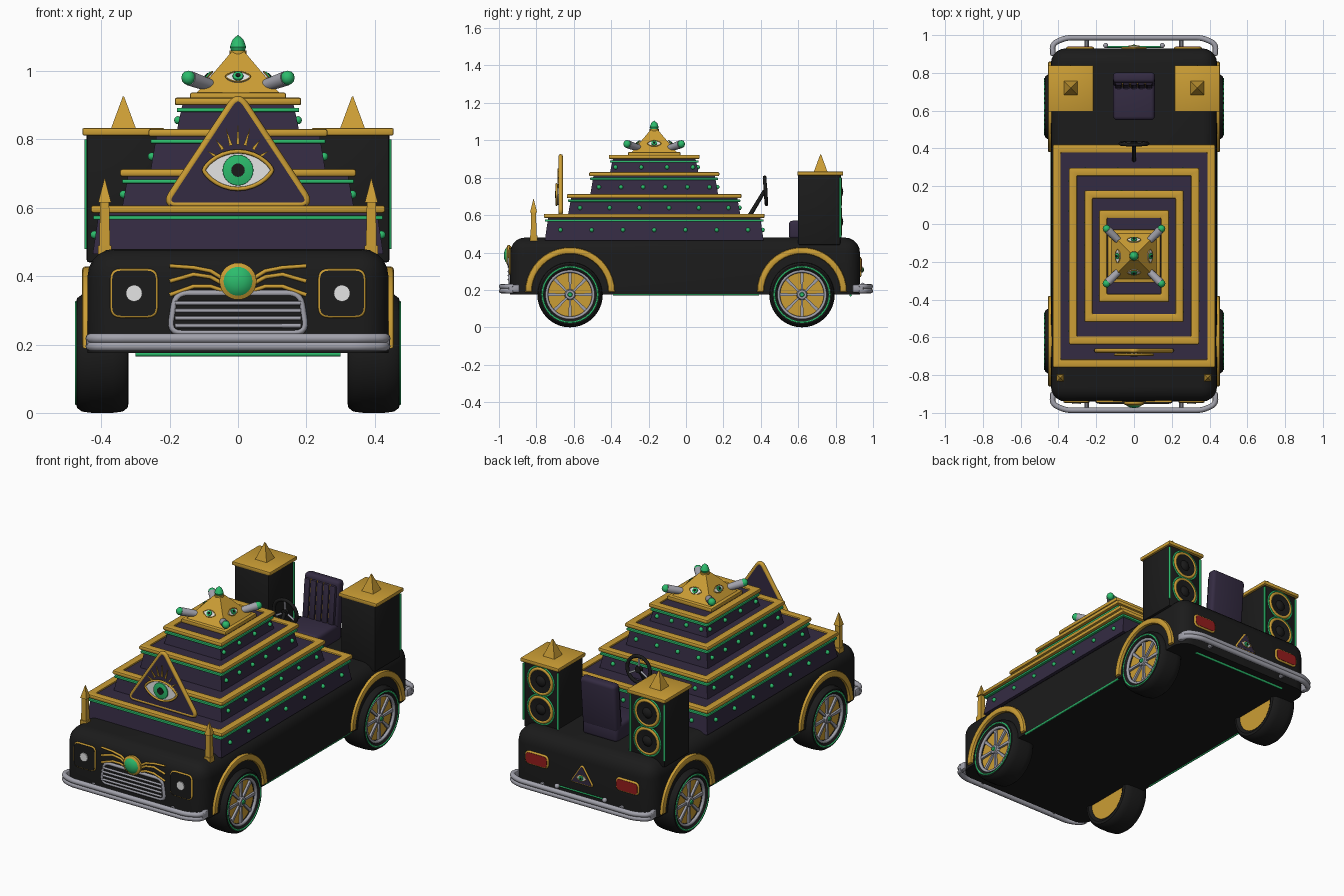
import bpy, bmesh, math
from math import sin, cos, pi, radians
from mathutils import Matrix, Vector

if "Cube" in bpy.data.objects:
    bpy.data.objects.remove(bpy.data.objects["Cube"])

COL = {"black": (0.011, 0.011, 0.011), "purple": (0.034, 0.024, 0.054), "gold": (0.60, 0.34, 0.035),
       "green": (0.025, 0.50, 0.15), "silver": (0.36, 0.36, 0.41), "white": (0.78, 0.78, 0.78),
       "red": (0.30, 0.012, 0.012)}
MATS = {}
for n, c in COL.items():
    MATS[n] = bpy.data.materials.new(n)
    MATS[n].diffuse_color = (*c, 1)
I = Matrix.Identity(4)
CY = -0.17  # centre of the stepped pyramid


def finish(name, mat, bm=None, me=None, angle=35):
    if bm:
        me = bpy.data.meshes.new(name)
        bmesh.ops.recalc_face_normals(bm, faces=bm.faces)
        bm.to_mesh(me)
        bm.free()
    me.materials.clear()
    me.materials.append(MATS[mat])
    me.shade_smooth()
    me.set_sharp_from_angle(angle=radians(angle))
    ob = bpy.data.objects.new(name, me)
    bpy.context.collection.objects.link(ob)
    return ob


def bevel(bm, edges, r, seg):
    if r:
        bmesh.ops.bevel(bm, geom=list(edges), offset=r, segments=seg, affect='EDGES', profile=0.5)


def facing(c, ang=0, tilt=0):
    """Local u = right, v = up, n = outward; ang 0 faces the front."""
    return Matrix.Translation(c) @ Matrix.Rotation(radians(ang), 4, 'Z') @ Matrix.Rotation(radians(90 - tilt), 4, 'X')


def box(name, mat, x, y, z, r=0.0, seg=2, top=(0, 0), open_bottom=False, M=I):
    """Box from ranges; top shrinks the upper face on x and y."""
    bm = bmesh.new()
    bmesh.ops.create_cube(bm, size=1)
    for v in bm.verts:
        up = v.co.z > 0
        sx, sy = (1 if v.co.x > 0 else -1), (1 if v.co.y > 0 else -1)
        v.co = ((x[0] + x[1] + sx * (x[1] - x[0])) / 2 - up * sx * top[0],
                (y[0] + y[1] + sy * (y[1] - y[0])) / 2 - up * sy * top[1], z[up])
    bevel(bm, [e for e in bm.edges if not open_bottom or any(v.co.z > z[0] + 1e-4 for v in e.verts)], r, seg)
    bm.transform(M)
    return finish(name, mat, bm)


def lathe(name, mat, prof, M=I, seg=32, closed=False):
    bm = bmesh.new()
    rings = [[bm.verts.new((r * cos(2 * pi * k / seg), r * sin(2 * pi * k / seg), h)) for k in range(seg)] for r, h in prof]
    for a, b in zip(rings, rings[1:] + (rings[:1] if closed else [])):
        for k in range(seg):
            j = (k + 1) % seg
            bm.faces.new((a[k], a[j], b[j], b[k]))
    bmesh.ops.remove_doubles(bm, verts=bm.verts, dist=1e-5)
    bm.transform(M)
    return finish(name, mat, bm)


def cone(name, mat, p0, p1, r0, r1, seg=16):
    p0, p1 = Vector(p0), Vector(p1)
    M = Matrix.Translation(p0) @ (p1 - p0).to_track_quat('Z', 'Y').to_matrix().to_4x4()
    L = (p1 - p0).length
    return lathe(name, mat, [(0, 0), (r0, 0), (r1, L), (0, L)], M, seg)


def ball(name, mat, c, r):
    return lathe(name, mat, [(r * sin(pi * i / 6), -r * cos(pi * i / 6)) for i in range(7)], Matrix.Translation(c), 10)


def plate(name, mat, pts, M, d0, d1, r=0.0):
    bm = bmesh.new()
    f = bm.faces.new([bm.verts.new((p[0], p[1], d0)) for p in pts])
    new = bmesh.ops.extrude_face_region(bm, geom=[f])["geom"]
    bmesh.ops.translate(bm, verts=[v for v in new if isinstance(v, bmesh.types.BMVert)], vec=(0, 0, d1 - d0))
    bevel(bm, [e for e in bm.edges if r and all(abs(v.co.z - d1) < 1e-6 for v in e.verts)], r, 2)
    bm.transform(M)
    return finish(name, mat, bm)


def tube(name, mat, pts, r, M=I, cyclic=False):
    cu = bpy.data.curves.new(name, 'CURVE')
    cu.dimensions, cu.bevel_depth, cu.bevel_resolution, cu.use_fill_caps = '3D', r, 2, True
    sp = cu.splines.new('POLY')
    sp.points.add(len(pts) - 1)
    for q, p in zip(sp.points, pts):
        q.co = (*(M @ Vector((*p, 0)[:3])), 1)
    sp.use_cyclic_u = cyclic
    ob = bpy.data.objects.new(name, cu)
    bpy.context.collection.objects.link(ob)
    me = bpy.data.meshes.new_from_object(ob.evaluated_get(bpy.context.evaluated_depsgraph_get()))
    bpy.data.objects.remove(ob)
    return finish(name, mat, me=me, angle=50)


def rounded(pts, r, n=5):
    out = []
    for i, p in enumerate(pts):
        p, a, b = Vector(p), Vector(pts[i - 1]), Vector(pts[(i + 1) % len(pts)])
        s, e = p + (a - p).normalized() * r, p + (b - p).normalized() * r
        out += [(1 - t) ** 2 * s + 2 * t * (1 - t) * p + t * t * e for t in (k / n for k in range(n + 1))]
    return [tuple(v) for v in out]


def rect(w, h, r, cx=0, cy=0):
    return rounded([(cx - w, cy - h), (cx + w, cy - h), (cx + w, cy + h), (cx - w, cy + h)], r)


def circle(r, n=24, cx=0, cy=0):
    return [(cx + r * cos(2 * pi * k / n), cy + r * sin(2 * pi * k / n)) for k in range(n)]


def frame(name, mat, hx, hy, z0, z1, w, r):
    """Mitred rectangular moulding round the pyramid."""
    bm = bmesh.new()
    loops = [[bm.verts.new((sx * (hx - o), CY + sy * (hy - o), z)) for o, z in ((0, z0), (0, z1), (w, z1), (w, z0))]
             for sx, sy in ((1, 1), (-1, 1), (-1, -1), (1, -1))]
    for i in range(4):
        for k in range(4):
            a, b, j = loops[i], loops[(i + 1) % 4], (k + 1) % 4
            bm.faces.new((a[k], a[j], b[j], b[k]))
    bevel(bm, bm.edges, r, 2)
    return finish(name, mat, bm)


def eye(M, w, h, d):
    lens = [(w * cos(t), h * sin(t) * abs(sin(t)) ** 0.5) for t in (2 * pi * k / 28 for k in range(28))]
    plate("eye_white", "white", lens, M, 0, d)
    tube("eye_lid", "gold", lens, w * 0.06, M @ Matrix.Translation((0, 0, d)), True)
    plate("eye_iris", "green", circle(h * 0.82), M, d, d + 0.006, 0.002)
    plate("eye_pupil", "black", circle(h * 0.36, 16), M, d + 0.006, d + 0.009)


# Car body
box("body", "black", (-0.44, 0.44), (-0.94, 0.93), (0.175, 0.48), 0.08, 5, open_bottom=True)
for s in (-1, 1):
    tube("sill_glow", "green", [(s * 0.435, -0.39, 0.177), (s * 0.435, 0.39, 0.177)], 0.006)
tube("rear_glow", "green", [(-0.3, 0.88, 0.172), (0.3, 0.88, 0.172)], 0.007)

# Bumpers
for sy in (-1, 1):
    for z in (0.195, 0.218):
        path = rounded([(-0.432, 0.88), (-0.432, 0.955), (-0.36, 0.986), (0.36, 0.986), (0.432, 0.955), (0.432, 0.88)], 0.03)
        tube("bumper", "silver", [(x, sy * y, z) for x, y in path[6:-6]], 0.0145)
    for s in (-1, 1):
        box("bumper_end", "silver", (s * 0.43 - 0.014, s * 0.43 + 0.014), (sy * 0.92 - 0.03, sy * 0.92 + 0.03), (0.185, 0.23), 0.01)
        cone("bumper_mount", "silver", (s * 0.25, sy * 0.9, 0.205), (s * 0.25, sy * 0.98, 0.205), 0.012, 0.012, 10)

# Wheels and wheel arches
half = [(0.12, 0.05), (0.13, 0.068), (0.145, 0.077), (0.16, 0.074), (0.171, 0.06), (0.175, 0.03)]
for s in (-1, 1):
    for y in (-0.62, 0.62):
        M = facing((s * 0.397, y, 0.175), s * 90)
        lathe("tyre", "black", half + [(r, -h) for r, h in reversed(half)], M, 40, True)
        lathe("rim_disc", "gold", [(0, -0.066), (0.128, -0.066), (0.128, 0.05), (0, 0.05)], M)
        tube("rim_ring", "silver", circle(0.126, 32), 0.009, M @ Matrix.Translation((0, 0, 0.062)), True)
        tube("tyre_glow_ring", "green", circle(0.148, 32), 0.005, M @ Matrix.Translation((0, 0, 0.075)), True)
        for k in range(8):
            R = M @ Matrix.Rotation(k * pi / 4, 4, 'Z')
            plate("spoke", "silver", [(0.02, -0.005), (0.122, -0.009), (0.122, 0.009), (0.02, 0.005)], R, 0.05, 0.062)
        lathe("hub", "silver", [(0, 0.07), (0.024, 0.07), (0.03, 0.05)], M, 20)
        lathe("hub_cap", "green", [(0, 0.078), (0.01, 0.076), (0.014, 0.068)], M, 16)
        arc = [pi * k / 20 for k in range(21)]
        ring = [(0.24 * cos(t), 0.24 * sin(t)) for t in arc] + [(0.205 * cos(t), 0.205 * sin(t)) for t in reversed(arc)]
        plate("wheel_arch", "gold", ring, facing((s * 0.43, y, 0.188), s * 90), 0, 0.026, 0.009)

# Stepped pyramid: half width, half depth, base height, top height, lamps per side
for hx, hy, z0, z1, n in ((0.43, 0.59, 0.465, 0.607, 7), (0.345, 0.467, 0.595, 0.713, 6),
                          (0.262, 0.348, 0.70, 0.83, 6), (0.185, 0.243, 0.82, 0.922, 4)):
    box("pyramid_tier", "purple", (-hx + 0.005, hx - 0.005), (CY - hy + 0.005, CY + hy - 0.005), (z0, z1 - 0.008), top=(0.02, 0.02))
    frame("tier_trim", "gold", hx, hy, z1 - 0.022, z1, 0.042, 0.006)
    frame("tier_glow", "green", hx - 0.006, hy - 0.006, z1 - 0.042, z1 - 0.03, 0.025, 0.003)
    zb = (z0 + z1) / 2 - 0.015
    for s in (-1, 1):
        for k in range(n):
            ball("tier_lamp", "green", (s * (hx - 0.01), CY + hy * 0.85 * (2 * k / (n - 1) - 1), zb), 0.012)
    for k in range(4):
        ball("tier_lamp", "green", (hx * 0.75 * (2 * k / 3 - 1), CY + hy - 0.01, zb), 0.012)

# Capstone with eyes, finial and corner spotlights
box("cap_base", "gold", (-0.14, 0.14), (CY - 0.14, CY + 0.14), (0.915, 0.937), 0.005)
box("cap_pyramid", "gold", (-0.12, 0.12), (CY - 0.12, CY + 0.12), (0.937, 1.055), top=(0.1, 0.1))
lathe("finial_collar", "gold", [(0, 1.045), (0.025, 1.045), (0.025, 1.06), (0, 1.06)], Matrix.Translation((0, CY, 0)), 16)
lathe("finial", "green", [(0, 1.055), (0.018, 1.055), (0.024, 1.07), (0.016, 1.092), (0, 1.106)], Matrix.Translation((0, CY, 0)), 12)
for a in range(0, 360, 90):
    d = Vector((sin(radians(a)), -cos(radians(a)), 0))
    eye(facing(Vector((0, CY, 0.98)) + d * 0.083, a, 40), 0.036, 0.019, 0.006)
    c, e = Vector((0, CY, 0)), (Matrix.Rotation(radians(45), 3, 'Z') @ d) * 1.414
    cone("spotlight", "silver", c + e * 0.075 + Vector((0, 0, 0.955)), c + e * 0.14 + Vector((0, 0, 0.978)), 0.018, 0.022)
    ball("spotlight_lens", "green", c + e * 0.145 + Vector((0, 0, 0.98)), 0.021)

# Upright triangle with the big eye
M = facing((0, -0.67, 0))
plate("eye_triangle", "purple", rounded([(-0.21, 0.603), (0.21, 0.603), (0, 0.925)], 0.03), M, -0.01, 0.01)
tube("triangle_border", "gold", rounded([(-0.212, 0.61), (0.212, 0.61), (0, 0.93)], 0.035), 0.012, M, True)
eye(M @ Matrix.Translation((0, 0.71, 0.01)), 0.1, 0.055, 0.012)
for a, r in ((0, 0.14), (16, 0.13), (-16, 0.13), (36, 0.115), (-36, 0.115), (58, 0.108), (-58, 0.108)):
    R = M @ Matrix.Translation((0, 0.71, 0)) @ Matrix.Rotation(radians(a), 4, 'Z')
    plate("eye_ray", "gold", [(-0.005, 0.075), (0.005, 0.075), (0, r)], R, 0.01, 0.016)

# Front face: grille, gem, whiskers, headlights
M = facing((0, -0.94, 0))
shape = rounded([(-0.2, 0.235), (0.2, 0.235), (0.182, 0.35), (-0.182, 0.35)], 0.035)
plate("grille_panel", "black", shape, M, 0, 0.006)
tube("grille_border", "silver", shape, 0.009, M, True)
for z in (0.255, 0.277, 0.299, 0.321):
    tube("grille_bar", "silver", [(-0.185, z, 0.008), (0.185, z, 0.008)], 0.006, M)
lathe("gem_ring", "gold", [(0, 0), (0.054, 0), (0.054, 0.014), (0.042, 0.02)], M @ Matrix.Translation((0, 0.385, 0)))
lathe("gem", "green", [(0.043, 0.018), (0.034, 0.026), (0.018, 0.032), (0, 0.034)], M @ Matrix.Translation((0, 0.385, 0)))
for s in (-1, 1):
    for a, b, c in ((0.405, 0.425, 0.43), (0.39, 0.405, 0.385), (0.37, 0.37, 0.345)):
        tube("whisker", "gold", [(s * 0.045, a - 0.012), (s * 0.08, (a + b) / 2), (s * 0.13, b), (s * 0.2, c)], 0.006, M)
    lamp = rect(0.064, 0.066, 0.025, s * 0.304, 0.35)
    plate("headlight_panel", "black", lamp, M, 0, 0.008)
    tube("headlight_border", "gold", lamp, 0.006, M, True)
    plate("headlight", "white", circle(0.024, 24, s * 0.304, 0.35), M, 0.008, 0.014)
    # Front obelisks
    box("obelisk_foot", "gold", (s * 0.39 - 0.02, s * 0.39 + 0.02), (-0.835, -0.795), (0.455, 0.49))
    box("obelisk_shaft", "gold", (s * 0.39 - 0.016, s * 0.39 + 0.016), (-0.831, -0.799), (0.48, 0.62), top=(0.003, 0.003))
    box("obelisk_tip", "gold", (s * 0.39 - 0.019, s * 0.39 + 0.019), (-0.834, -0.796), (0.615, 0.685), top=(0.018, 0.018))

# Rear face: tail lights, small eye triangle, lamp bar
M = facing((0, 0.93, 0), 180)
for s in (-1, 1):
    tail = rect(0.066, 0.03, 0.02, s * 0.285, 0.335)
    plate("tail_light", "red", tail, M, 0, 0.01)
    tube("tail_light_border", "gold", tail, 0.008, M, True)
    ball("rear_bulb", "silver", (s * 0.15, 0.945, 0.225), 0.014)
tri = rounded([(-0.065, 0.275), (0.065, 0.275), (0, 0.375)], 0.012)
plate("rear_triangle", "purple", tri, M, 0, 0.008)
tube("rear_triangle_border", "gold", tri, 0.007, M, True)
eye(M @ Matrix.Translation((0, 0.308, 0.008)), 0.03, 0.016, 0.004)
tube("rear_lamp_bar", "green", [(-0.15, 0.225, 0.008), (0.15, 0.225, 0.008)], 0.005, M)

# Speaker towers
for s in (-1, 1):
    x = s * 0.335
    box("speaker_tower", "black", (x - 0.108, x + 0.108), (0.6, 0.825), (0.44, 0.82), 0.008)
    box("tower_roof", "gold", (x - 0.12, x + 0.12), (0.595, 0.84), (0.812, 0.833), 0.004)
    box("tower_spike", "gold", (x - 0.036, x + 0.036), (0.684, 0.756), (0.833, 0.925), top=(0.034, 0.034))
    for e in (-1, 1):
        tube("tower_glow", "green", [(x + e * 0.108, 0.825, 0.48), (x + e * 0.108, 0.825, 0.8)], 0.006)
    for z in (0.565, 0.725):
        M = facing((x, 0.825, z), 180)
        tube("speaker_glow", "green", circle(0.083), 0.005, M, True)
        tube("speaker_ring", "gold", circle(0.07), 0.009, M, True)
        lathe("speaker_cone", "black", [(0.066, 0.006), (0.03, 0.002), (0.02, 0.012), (0, 0.016)], M)

# Seat
box("seat_cushion", "purple", (-0.11, 0.11), (0.55, 0.78), (0.47, 0.57), 0.02, 3)
tilt = Matrix.Translation((0, 0.75, 0.53)) @ Matrix.Rotation(radians(-5), 4, 'X')
box("seat_back", "purple", (-0.11, 0.11), (-0.025, 0.03), (0, 0.275), 0.018, 3, M=tilt)
for k in range(5):
    box("seat_rib", "purple", (-0.1 + k * 0.04, -0.062 + k * 0.04), (-0.038, 0), (0.03, 0.25), 0.01, 2, M=tilt)
for k in range(4):
    tube("seat_piping", "gold", [(-0.061 + k * 0.04, -0.027, 0.03), (-0.061 + k * 0.04, -0.027, 0.25)], 0.003, tilt)

# Steering wheel
cone("steering_column", "black", (0, 0.33, 0.58), (0, 0.42, 0.73), 0.012, 0.01, 12)
M = facing((0, 0.425, 0.73), 180, 4)
tube("steering_wheel", "black", circle(0.072), 0.01, M, True)
for a in (90, 210, 330):
    tube("steering_spoke", "silver", [(0, 0), (0.07 * cos(radians(a)), 0.07 * sin(radians(a)))], 0.006, M)
lathe("steering_hub", "black", [(0, 0.012), (0.018, 0.01), (0.02, -0.01), (0, -0.01)], M, 16)

for m in bpy.data.materials:
    if m.users and not m.is_grease_pencil:
        m.use_nodes = True
        m.node_tree.nodes["Principled BSDF"].inputs["Base Color"].default_value = m.diffuse_color
